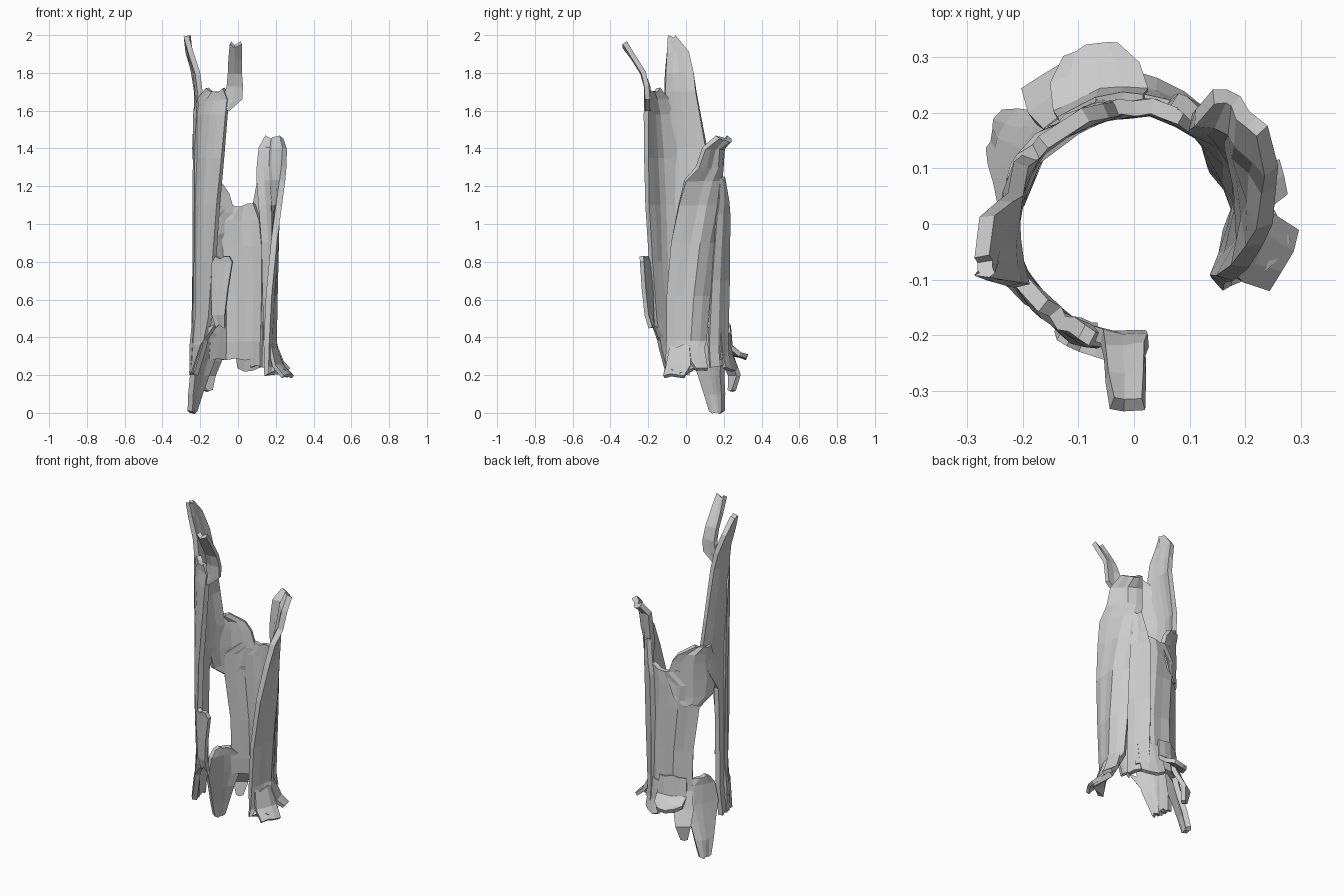
import bpy, bmesh, math, random
random.seed(4)

bark = bpy.data.materials.new("weathered_grey")
bark.diffuse_color = (0.6, 0.6, 0.6, 1)


def sheet(name, cols, rows, thick=0.028, rough=0.007):
    """Curved sheet of wood. Each row: z, start angle, start radius, end angle, end radius."""
    bm = bmesh.new()
    ridge = [random.uniform(-rough, rough) for _ in range(cols + 1)]  # long vertical grain
    grid = []
    for i, (z, a0, r0, a1, r1) in enumerate(rows):
        line = []
        for j in range(cols + 1):
            t = j / cols
            inner = 0 < j < cols
            a = math.radians(a0 + (a1 - a0) * t)
            r = r0 + (r1 - r0) * t
            if inner:
                r += ridge[j] + random.uniform(-rough, rough) * 0.4
                a += random.uniform(-0.025, 0.025)
            end = i in (0, len(rows) - 1)
            dz = random.uniform(0, 0.02) * (1 if i == 0 else -1) if end and inner else 0
            line.append(bm.verts.new((r * math.cos(a), r * math.sin(a), z + dz)))
        grid.append(line)
    for lo, hi in zip(grid, grid[1:]):
        for j in range(cols):
            bm.faces.new((lo[j], lo[j + 1], hi[j + 1], hi[j]))
    bmesh.ops.recalc_face_normals(bm, faces=bm.faces)
    me = bpy.data.meshes.new(name)
    bm.to_mesh(me)
    bm.free()
    me.materials.append(bark)
    ob = bpy.data.objects.new(name, me)
    bpy.context.collection.objects.link(ob)
    m = ob.modifiers.new("thickness", 'SOLIDIFY')
    m.thickness = thick
    m.offset = 0
    return ob


# tall front-left wall
sheet("front_left_wall", 5, [
    (0.20, 186, .245, 204, .245), (0.35, 185, .245, 218, .225),
    (0.50, 185, .23, 228, .22), (0.80, 186, .23, 236, .225),
    (1.10, 188, .23, 243, .23), (1.35, 190, .23, 249, .225),
    (1.58, 195, .235, 254, .22), (1.66, 205, .23, 256, .215),
    (1.72, 222, .22, 250, .22)])

# curled splinter on top of the front-left wall
sheet("curled_splinter", 2, [
    (1.60, 249, .215, 257, .21), (1.66, 248, .21, 276, .205),
    (1.73, 254, .21, 277, .21), (1.80, 257, .235, 275, .225),
    (1.88, 260, .28, 274, .275), (1.96, 263, .325, 273, .325)], 0.026, 0.004)

# left wall rising to the tallest spire
sheet("left_spire", 4, [
    (0.20, 176, .245, 194, .245), (0.38, 173, .235, 196, .235),
    (0.70, 174, .23, 196, .23), (0.97, 173, .225, 198, .23),
    (1.08, 158, .22, 199, .23), (1.20, 146, .22, 200, .23),
    (1.40, 152, .23, 204, .235), (1.70, 166, .22, 209, .23),
    (1.80, 170, .235, 207, .24), (1.91, 177, .265, 202, .27),
    (1.995, 192, .28, 199, .29)])

# diagonal bridge from spire to back wall, over the hole
sheet("back_left_bridge", 4, [
    (0.89, 122, .22, 144, .215), (0.95, 106, .215, 166, .215),
    (1.06, 96, .21, 173, .22), (1.16, 104, .21, 168, .22),
    (1.21, 114, .215, 164, .225), (1.26, 138, .22, 160, .23)])

# back wall
sheet("back_wall", 6, [
    (0.28, 52, .22, 134, .23), (0.38, 52, .205, 134, .22),
    (0.62, 50, .205, 136, .215), (0.88, 50, .205, 145, .215),
    (1.02, 55, .205, 146, .215), (1.11, 66, .21, 112, .21)])

# outer splint at the back right
sheet("back_right_splint", 3, [
    (0.24, 42, .19, 72, .235), (0.36, 40, .185, 72, .225),
    (0.70, 42, .20, 74, .23), (1.05, 46, .22, 72, .235),
    (1.12, 48, .225, 68, .235), (1.25, 50, .225, 60, .225)])

# right wall twisting outward to its broken tip
sheet("right_wall", 5, [
    (0.20, -36, .185, -6, .275), (0.24, -34, .18, 16, .225),
    (0.38, -33, .18, 34, .18), (0.62, -31, .19, 40, .185),
    (0.90, -22, .205, 48, .20), (1.10, -10, .22, 56, .205),
    (1.23, -1, .235, 60, .205), (1.30, 14, .25, 61, .21),
    (1.40, 21, .265, 60, .22), (1.46, 36, .285, 58, .27)], 0.032, 0.01)
sheet("right_toe", 3, [
    (0.19, -26, .265, -2, .29), (0.25, -28, .215, 6, .235),
    (0.36, -26, .185, 8, .195)], 0.02, 0.003)
sheet("right_side_toe", 2, [
    (0.23, 11, .275, 24, .28), (0.27, 6, .235, 27, .235),
    (0.38, 4, .19, 28, .185)], 0.02, 0.003)

# loose bark plate on the front
sheet("front_plate", 3, [
    (0.45, 237, .21, 250, .20), (0.52, 233, .225, 252, .22),
    (0.66, 233, .23, 257, .23), (0.80, 236, .24, 263, .235),
    (0.83, 241, .24, 259, .24)], 0.022, 0.004)
sheet("front_left_toe", 2, [
    (0.21, 184, .25, 200, .255), (0.36, 190, .24, 216, .235),
    (0.47, 216, .225, 238, .21)], 0.02, 0.004)

# roots and flared feet at the back
sheet("long_root", 4, [
    (0.45, 136, .21, 162, .215), (0.41, 124, .215, 170, .215),
    (0.30, 122, .23, 172, .235), (0.20, 130, .25, 164, .25),
    (0.10, 135, .28, 158, .27), (0.01, 139, .30, 153, .285)], 0.03, 0.005)
sheet("short_root", 2, [
    (0.38, 108, .225, 134, .225), (0.28, 110, .265, 134, .265),
    (0.20, 114, .305, 130, .305), (0.12, 119, .29, 127, .29)], 0.026, 0.005)
sheet("back_flare", 4, [
    (0.46, 86, .222, 126, .225), (0.35, 84, .235, 126, .24),
    (0.31, 88, .285, 121, .29), (0.30, 95, .325, 113, .325)], 0.024, 0.005)
sheet("back_right_flare", 3, [
    (0.42, 55, .215, 88, .225), (0.30, 58, .22, 92, .24),
    (0.24, 60, .235, 90, .265)], 0.022, 0.004)
